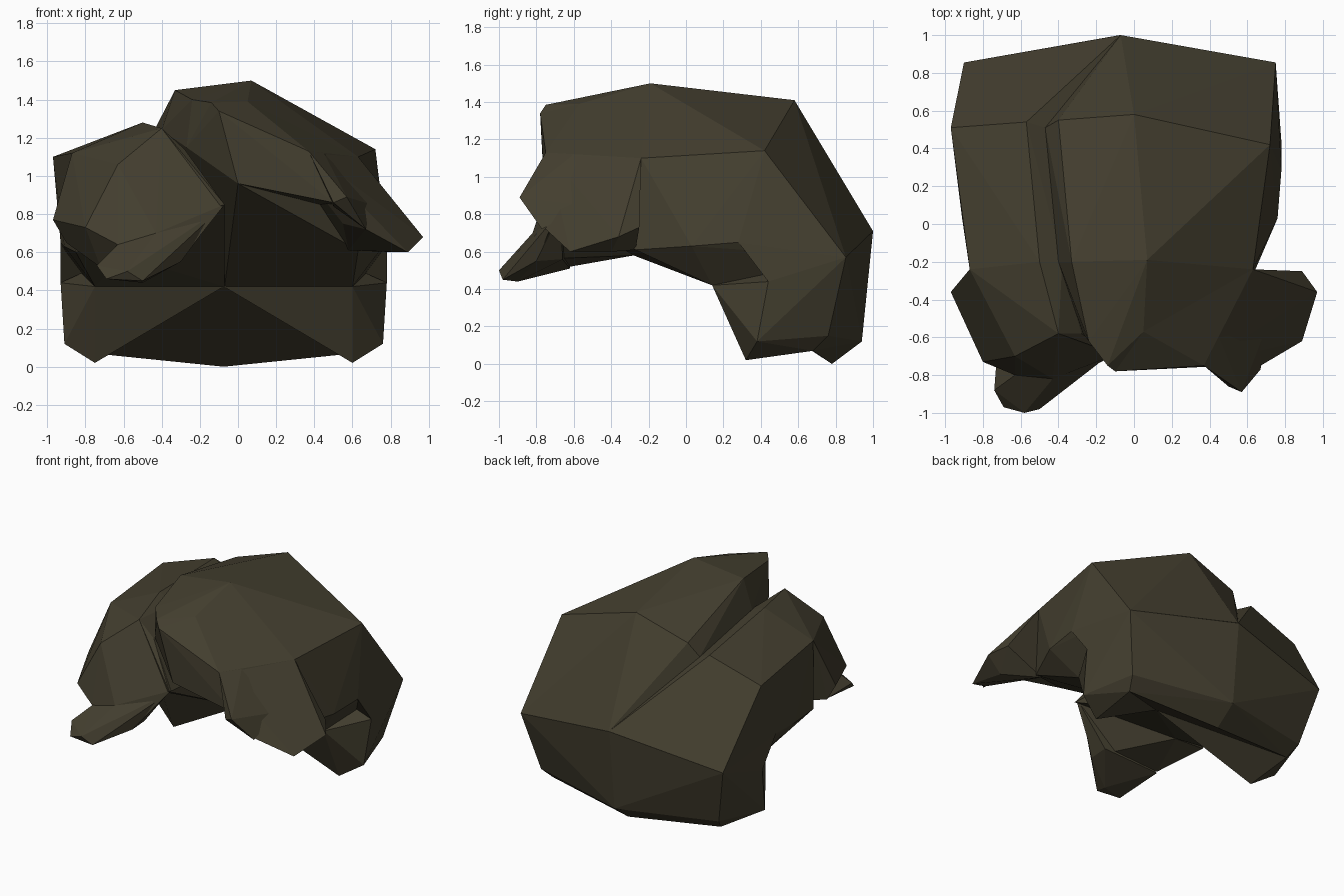
import bpy, bmesh

MID = -0.075  # x of the near-symmetry plane of the back hair

hair = bpy.data.materials.new("dark_olive_brown")
hair.diffuse_color = (0.058, 0.050, 0.029, 1)


def mirror(points):
    return [(2 * MID - x, y, z) for x, y, z in points]


def lock(name, points):
    """Flat-faced clump of hair wrapped around its corner points."""
    bm = bmesh.new()
    for p in points:
        bm.verts.new(p)
    res = bmesh.ops.convex_hull(bm, input=bm.verts[:])
    loose = {v for v in res["geom_interior"] + res["geom_unused"]
             if isinstance(v, bmesh.types.BMVert) and v.is_valid}
    bmesh.ops.delete(bm, geom=list(loose), context='VERTS')
    bmesh.ops.dissolve_limit(bm, angle_limit=0.02, verts=bm.verts[:], edges=bm.edges[:])
    bmesh.ops.recalc_face_normals(bm, faces=bm.faces[:])
    me = bpy.data.meshes.new(name)
    bm.to_mesh(me)
    bm.free()
    me.materials.append(hair)
    ob = bpy.data.objects.new(name, me)
    bpy.context.collection.objects.link(ob)
    return ob


def lock_pair(name, points):
    lock(name + "_right", points)
    lock(name + "_left", mirror(points))


# Back hair: rear panels, hanging corners and the wedge that joins them to the crown
rear_edge = [(-0.075, 0.14, 0.42), (0.61, 0.68, 0.07), (0.65, 0.76, 0.15), (0.75, 0.855, 0.57)]
lock_pair("back_panel", rear_edge + [
    (-0.075, 0.78, 0.0), (-0.075, 0.94, 0.12), (-0.075, 1.0, 0.71)])
lock_pair("back_corner", rear_edge + [
    (0.60, 0.32, 0.02), (0.76, 0.38, 0.12), (0.78, 0.44, 0.44), (0.60, 0.14, 0.42)])
lock_pair("side_wedge", [
    (0.78, 0.28, 0.65), (0.78, 0.44, 0.44), (0.75, 0.855, 0.57), (0.60, 0.42, 0.52)])

# Side wall shared by both halves of the crown
side_wall = [(0.75, 0.855, 0.57), (0.60, 0.14, 0.42),
             (0.78, 0.28, 0.65), (0.76, 0.03, 0.63)]
core = [(-0.07, 0.14, 0.42), (-0.07, 1.0, 0.71)]

# Large crown half, raised above the parting
lock("crown_right", core + side_wall + [
    (0, 0.58, 1.41), (-0.40, 0.55, 1.28), (-0.47, 0.51, 1.18), (0.72, 0.42, 1.14),
    (0.07, -0.19, 1.50), (-0.33, -0.20, 1.45), (-0.40, -0.20, 1.24), (0.63, -0.24, 1.10),
    (0.05, -0.57, 1.39), (-0.24, -0.62, 1.40), (-0.14, -0.75, 1.385), (-0.10, -0.78, 1.34),
    (-0.27, -0.58, 1.15), (0, -0.76, 0.96), (0.63, -0.27, 0.61)])

# Small crown half, below the parting
lock("crown_left", core + mirror(side_wall) + [
    (-0.97, 0.51, 1.10), (-0.57, 0.54, 1.23), (-0.47, 0.51, 1.18),
    (-0.87, -0.24, 1.12), (-0.50, -0.20, 1.28), (-0.38, -0.20, 1.23),
    (-0.40, -0.58, 1.25), (-0.28, -0.58, 1.14), (-0.07, -0.70, 0.85),
    (-0.85, -0.27, 0.60), (-0.60, -0.28, 0.58)])

# Right fringe sweeping out to a side tip and a front tip
lock("fringe_right", [
    (0.05, -0.57, 1.39), (0.63, -0.24, 1.10), (-0.10, -0.78, 1.34), (0, -0.76, 0.96),
    (0.37, -0.75, 1.13), (0.50, -0.75, 0.86), (0.63, -0.27, 0.80), (0.57, -0.65, 0.84)])
lock("fringe_right_side_tip", [
    (0.05, -0.57, 1.39), (0.63, -0.24, 1.10), (0.37, -0.74, 1.13), (0.97, -0.36, 0.68),
    (0.89, -0.25, 0.73), (0.89, -0.62, 0.60), (0.83, -0.40, 0.60), (0.58, -0.27, 0.61),
    (0.67, -0.75, 0.72), (0.55, -0.60, 0.75)])
lock("fringe_right_front_tip", [
    (0.37, -0.75, 1.13), (0.45, -0.60, 1.12), (0.57, -0.89, 0.89), (0.50, -0.86, 0.86),
    (0.67, -0.77, 0.72), (0.50, -0.65, 0.84), (0.70, -0.55, 0.85)])

# Left fringe with a broad face and a low pointed lock
lock("fringe_left", [
    (-0.87, -0.24, 1.12), (-0.50, -0.20, 1.28), (-0.40, -0.58, 1.25), (-0.28, -0.58, 1.14),
    (-0.63, -0.70, 1.06), (-0.27, -0.66, 0.99), (-0.07, -0.68, 0.85), (-0.97, -0.36, 0.77),
    (-0.80, -0.73, 0.73), (-0.43, -0.82, 0.70), (-0.63, -0.80, 0.64), (-0.30, -0.79, 0.56),
    (-0.60, -0.28, 0.58), (-0.90, -0.36, 0.65), (-0.72, -0.62, 0.52)])
lock("fringe_left_tip", [
    (-0.63, -0.80, 0.64), (-0.43, -0.82, 0.70), (-0.10, -0.67, 0.82), (-0.30, -0.80, 0.55),
    (-0.30, -0.66, 0.56), (-0.50, -0.90, 0.44), (-0.50, -0.98, 0.45), (-0.58, -1.0, 0.50),
    (-0.69, -0.97, 0.46), (-0.74, -0.88, 0.53), (-0.72, -0.62, 0.51)])
